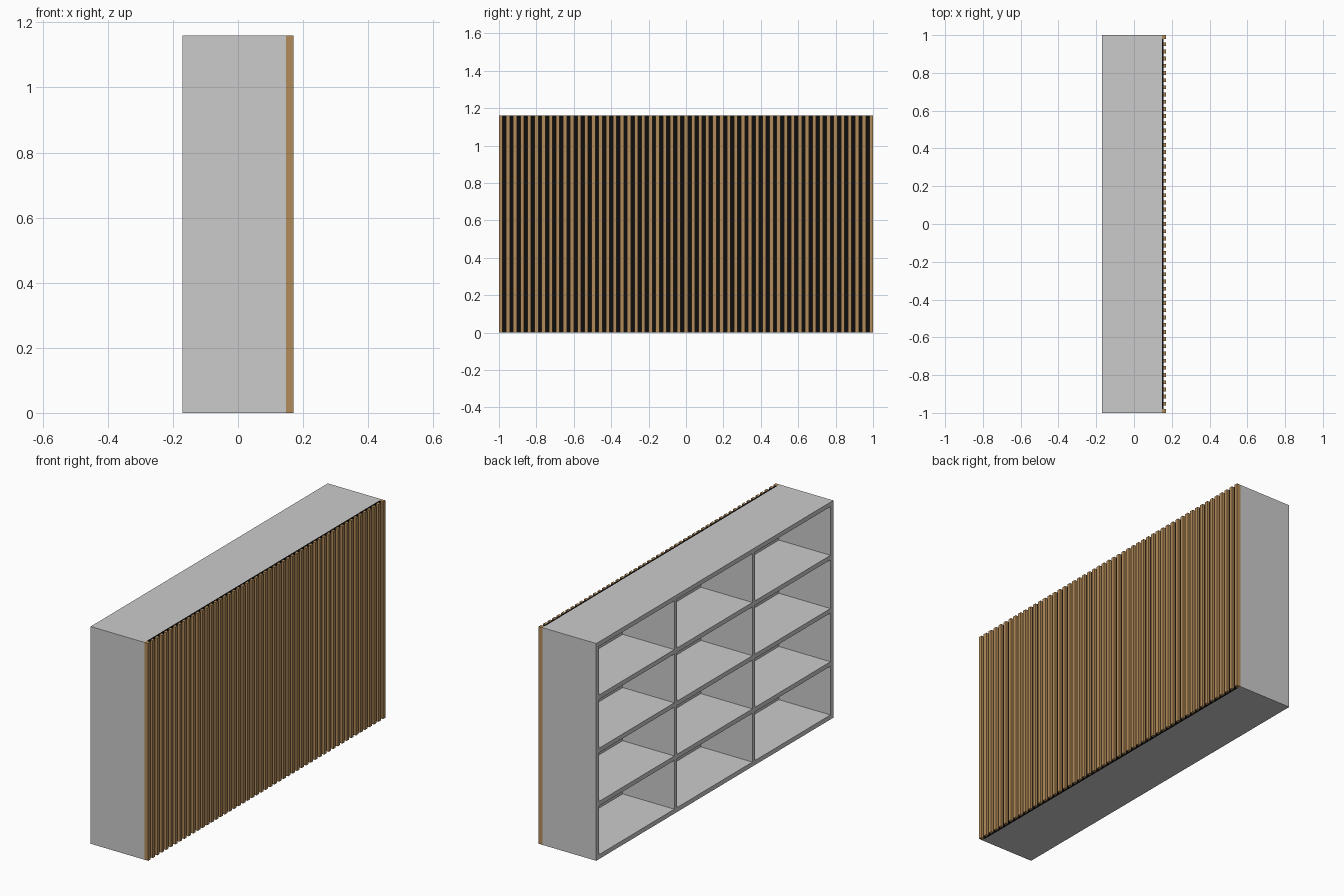
import bpy

cube = bpy.data.objects.get("Cube")
if cube:
    bpy.data.objects.remove(cube, do_unlink=True)


def material(name, rgb):
    m = bpy.data.materials.new(name)
    m.use_nodes = True
    m.diffuse_color = (*rgb, 1)
    m.node_tree.nodes["Principled BSDF"].inputs["Base Color"].default_value = (*rgb, 1)
    return m


GREY = material("light_grey_board", (0.60, 0.60, 0.60))
WOOD = material("oak_wood", (0.45, 0.26, 0.10))
BLACK = material("black_felt", (0.004, 0.004, 0.004))


def box(name, x, y, z, mat):
    """Box from (min, max) pairs on each axis."""
    bpy.ops.mesh.primitive_cube_add(size=1)
    ob = bpy.context.object
    ob.name = name
    ob.location = [(a + b) / 2 for a, b in (x, y, z)]
    ob.scale = [b - a for a, b in (x, y, z)]
    bpy.ops.object.transform_apply(location=False, rotation=False, scale=True)
    ob.data.materials.append(mat)
    return ob


HEIGHT, THICK = 1.16, 0.024
OPEN, REAR, FELT, FACE = -0.17, 0.147, 0.156, 0.17
COLUMNS, ROWS = 3, 4

# Uprights: two sides and the dividers
for i in range(COLUMNS + 1):
    y = -1 + i * (2 - THICK) / COLUMNS
    box(f"upright_{i + 1}", (OPEN, REAR), (y, y + THICK), (0, HEIGHT), GREY)

# Boards: base, shelves and top, fitted between the uprights
bay = (2 - THICK) / COLUMNS
for r in range(ROWS + 1):
    z = r * (HEIGHT - THICK) / ROWS
    for c in range(COLUMNS):
        y = -1 + c * bay + THICK
        box(f"shelf_{r + 1}_{c + 1}", (OPEN, REAR), (y, y + bay - THICK), (z, z + THICK), GREY)

# Back board closing the bays
box("back_board", (REAR - 0.012, REAR - 0.001), (-0.99, 0.99), (0.01, HEIGHT - 0.01), GREY)

# Felt backing with vertical slats; the end slats wrap its edges
SLATS, WIDTH = 53, 0.02
box("felt_backing", (REAR, FELT), (-1 + WIDTH, 1 - WIDTH), (0, HEIGHT), BLACK)
for i in range(SLATS):
    y = -1 + i * (2 - WIDTH) / (SLATS - 1)
    inner = REAR if i in (0, SLATS - 1) else FELT
    box(f"slat_{i + 1}", (inner, FACE), (y, y + WIDTH), (0, HEIGHT), WOOD)
